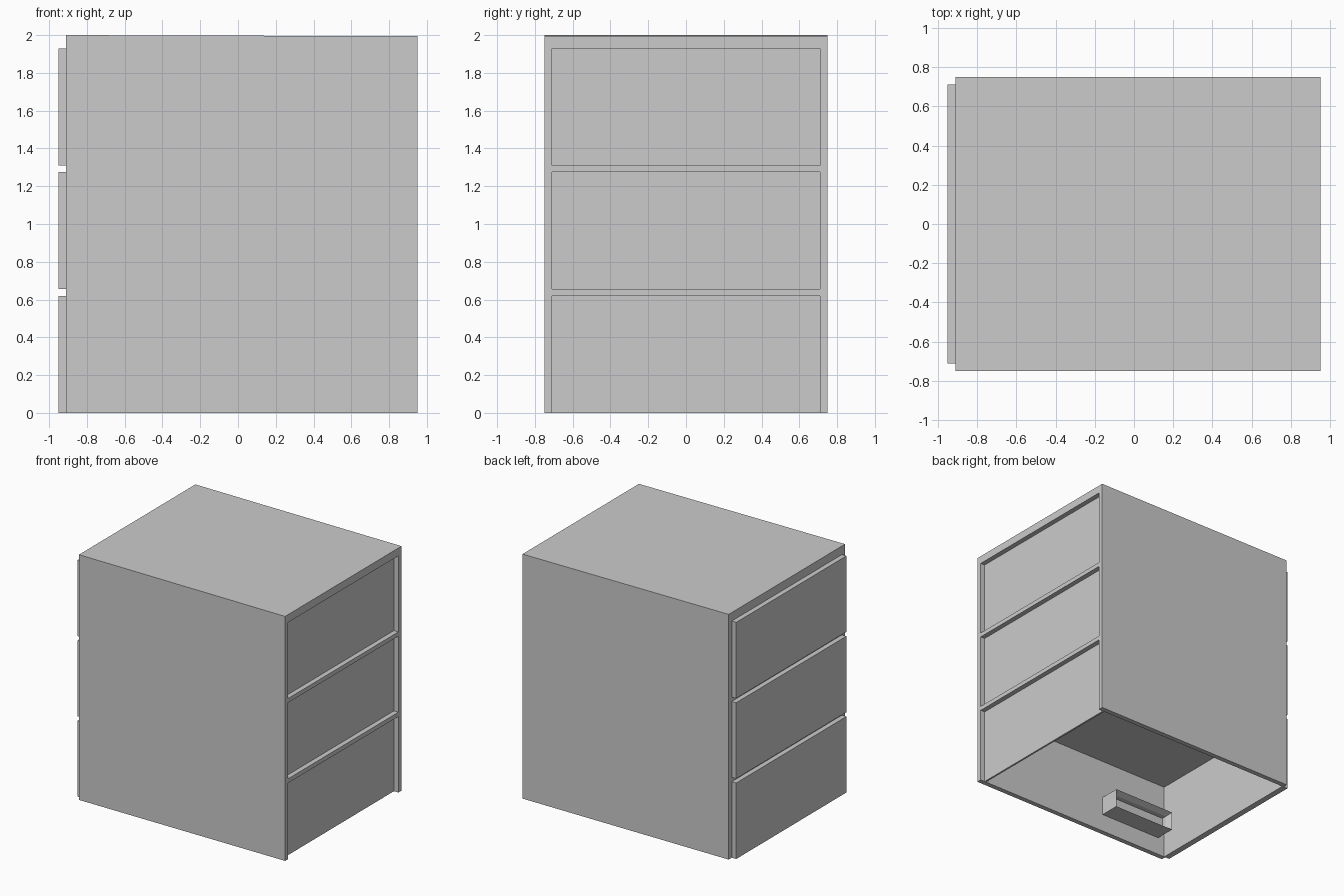
import bpy
import bmesh
from mathutils import Vector

default_cube = bpy.data.objects.get("Cube")
if default_cube:
    bpy.data.objects.remove(default_cube, do_unlink=True)

grey = bpy.data.materials.new("light_grey")
grey.use_nodes = True
grey.diffuse_color = (0.6, 0.6, 0.6, 1)
grey.node_tree.nodes["Principled BSDF"].inputs["Base Color"].default_value = (0.6, 0.6, 0.6, 1)


def box(name, x, y, z, shape=None):
    """Flat-sided box from its (min, max) ranges; shape may edit the mesh."""
    bm = bmesh.new()
    bmesh.ops.create_cube(bm, size=1)
    for v in bm.verts:
        v.co = Vector([r[0] if c < 0 else r[1] for c, r in zip(v.co, (x, y, z))])
    if shape:
        shape(bm)
    mesh = bpy.data.meshes.new(name)
    bm.to_mesh(mesh)
    bm.free()
    mesh.materials.append(grey)
    obj = bpy.data.objects.new(name, mesh)
    bpy.context.collection.objects.link(obj)
    return obj


def slope_top(bm):
    # Top falls very slightly towards +x
    for v in bm.verts:
        if v.co.z > 1.97 and v.co.x > 0:
            v.co.z -= 0.006


def cut_slot(bm):
    # Long recess in the face looking into the cavity
    bm.normal_update()
    face = max(bm.faces, key=lambda f: f.normal.y)
    bmesh.ops.inset_individual(bm, faces=[face], thickness=0.03)
    bmesh.ops.translate(bm, verts=face.verts, vec=(0, -0.05, 0))
    rim = bmesh.ops.extrude_discrete_faces(bm, faces=[face])["faces"][0]
    bmesh.ops.translate(bm, verts=rim.verts, vec=(0, -0.04, 0))


back, front = 0.95, -0.91      # case ends along x
outer, inner = 0.75, 0.71      # side wall faces
case_x = (front, back)
bay_y = (-inner, inner)

# Case: two sides, top and two dividers
box("side_wall_front", case_x, (-outer, -inner), (0, 1.93))
box("side_wall_rear", case_x, (inner, outer), (0, 1.93))
box("top_panel", case_x, (-outer, outer), (1.93, 2.0), slope_top)

# Three drawers, proud at one end and recessed at the other
bays = [(0, 0.62), (0.655, 1.275), (1.31, 1.93)]
for i, bay in enumerate(bays):
    box(f"drawer_front_{i + 1}", (-0.95, -0.90), bay_y, bay)
    box(f"drawer_back_{i + 1}", (0.895, 0.91), bay_y, bay)
    if i:
        box(f"divider_{i}", case_x, bay_y, (bays[i - 1][1], bay[0]))

# Slotted block fixed to the wall inside the open-bottomed lowest bay
box("slotted_block", (-0.84, -0.28), (-inner, -0.545), (0.147, 0.30), cut_slot)
